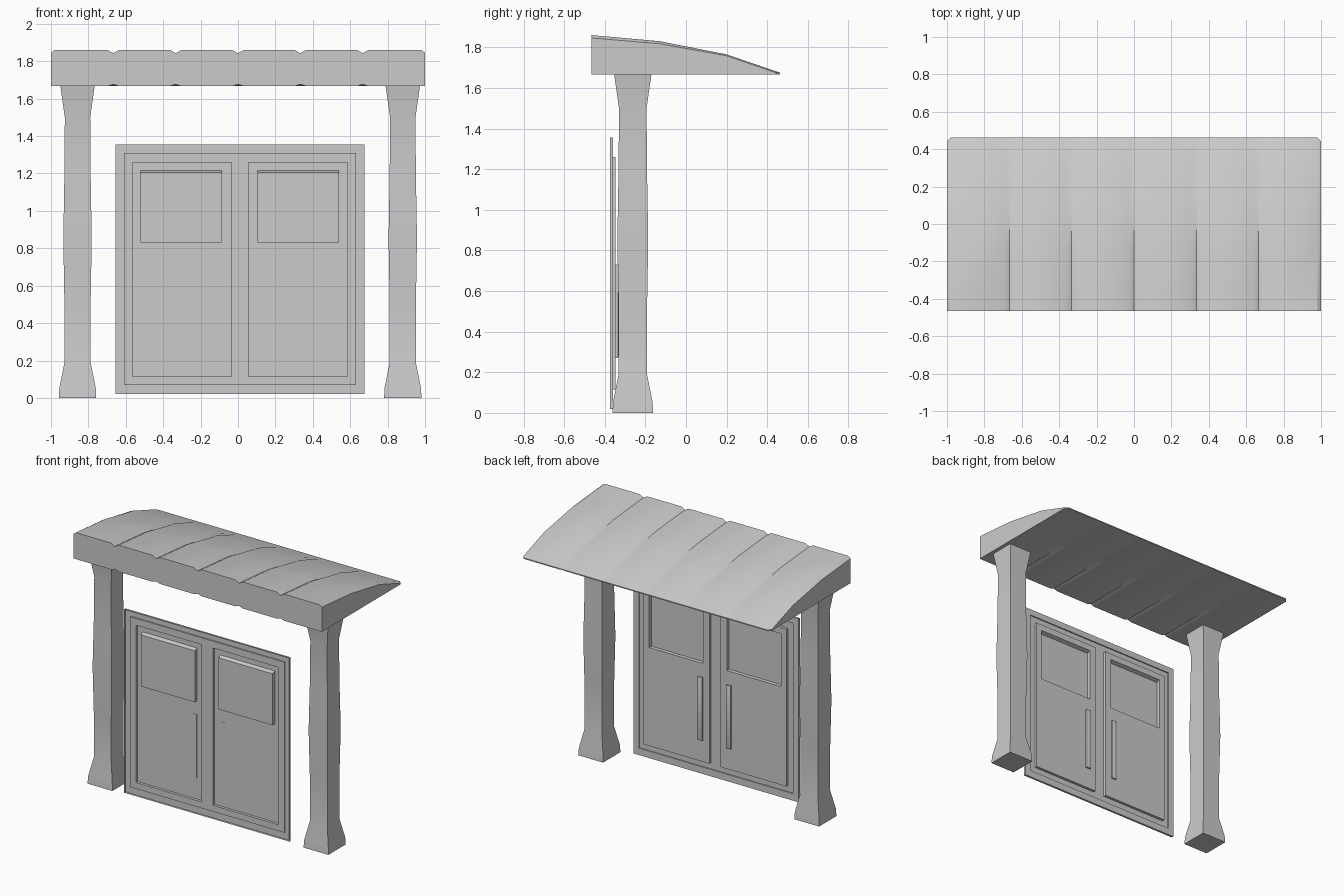
import bpy, bmesh, math

cube = bpy.data.objects.get("Cube")
if cube:
    bpy.data.objects.remove(cube, do_unlink=True)

mat = bpy.data.materials.new("plain grey")
mat.use_nodes = True
mat.diffuse_color = (0.6, 0.6, 0.6, 1)
mat.node_tree.nodes["Principled BSDF"].inputs["Base Color"].default_value = (0.6, 0.6, 0.6, 1)


def finish(name, bm, smooth=None):
    """Turn a bmesh into a linked, coloured object."""
    mesh = bpy.data.meshes.new(name)
    bm.to_mesh(mesh)
    bm.free()
    mesh.materials.append(mat)
    obj = bpy.data.objects.new(name, mesh)
    bpy.context.collection.objects.link(obj)
    if smooth:
        bpy.ops.object.select_all(action='DESELECT')
        obj.select_set(True)
        bpy.context.view_layer.objects.active = obj
        bpy.ops.object.shade_smooth_by_angle(angle=math.radians(smooth))
    return obj


def loft(name, sections, smooth):
    """Skin a list of equal-length closed sections and cap both ends."""
    bm = bmesh.new()
    rings = [[bm.verts.new(p) for p in s] for s in sections]
    n = len(rings[0])
    for a, b in zip(rings, rings[1:]):
        for i in range(n):
            j = (i + 1) % n
            bm.faces.new((a[i], a[j], b[j], b[i]))
    bm.faces.new(rings[0])
    bm.faces.new(rings[-1])
    bmesh.ops.recalc_face_normals(bm, faces=bm.faces)
    return finish(name, bm, smooth)


# Canopy roof: wedge section swept along x, with V grooves fading to the tail
PROFILE = [(-0.465, 1.86, 1.0), (-0.13, 1.83, 0.9), (0.2, 1.765, 0.5), (0.463, 1.675, 0.0)]
BOTTOM = 1.667


def roof_section(x, groove=0.0, end=0.0):
    top, under = [], []
    for k, (y, z, fade) in enumerate(PROFILE):
        if k == 3:
            y -= end * 1.5
        top.append((x, y, max(z - groove * fade - end * fade, BOTTOM + 0.004)))
        under.append((x, y, BOTTOM + groove * 0.6 * (1 if k < 3 else 0.2)))
    return top + under[::-1]


sections = [roof_section(-1, end=0.014), roof_section(-0.98)]
for i in range(-2, 3):
    seam = i / 3
    for dx, depth in ((-0.03, 0), (0, 0.017), (0.03, 0)):
        sections.append(roof_section(seam + dx, depth))
sections += [roof_section(0.98), roof_section(1, end=0.014)]
loft("canopy_roof", sections, 30)

# Posts: square columns with flared foot and head: (height, half width)
POST = [(0, 0.1), (0.055, 0.097), (0.19, 0.07), (0.5, 0.07),
        (0.85, 0.076), (1.2, 0.07), (1.5, 0.068), (1.67, 0.092)]
for name, cx in (("right_post", -0.858), ("left_post", 0.881)):
    loft(name, [[(cx + sx * w, -0.262 + sy * w, z)
                 for sx, sy in ((-1, -1), (1, -1), (1, 1), (-1, 1))] for z, w in POST], 25)

# Double door: an open stepped relief, each rectangle setting its own depth
CX = 0.01
BASE, FRAME, FIELD, PANEL, WINDOW = -0.375, -0.359, -0.368, -0.348, -0.375
rects = [(CX - 0.665, CX + 0.665, 0.02, 1.355, FRAME),
         (CX - 0.62, CX + 0.62, 0.07, 1.31, FIELD)]
for s in (-1, 1):
    for a, b, z0, z1, depth in ((0.045, 0.575, 0.115, 1.26, PANEL),
                                (0.095, 0.53, 0.83, 1.215, WINDOW)):
        x0, x1 = sorted((CX + s * a, CX + s * b))
        rects.append((x0, x1, z0, z1, depth))

xs = sorted({x for r in rects for x in r[:2]})
zs = sorted({z for r in rects for z in r[2:4]})


def depth_at(i, j):
    if not (0 <= i < len(xs) - 1 and 0 <= j < len(zs) - 1):
        return BASE
    x, z = (xs[i] + xs[i + 1]) / 2, (zs[j] + zs[j + 1]) / 2
    return [r[4] for r in rects if r[0] < x < r[1] and r[2] < z < r[3]][-1]


bm = bmesh.new()


def quad(*points):
    bm.faces.new([bm.verts.new(p) for p in points])


for i in range(len(xs)):
    for j in range(len(zs)):
        d = depth_at(i, j)
        inside_x, inside_z = i < len(xs) - 1, j < len(zs) - 1
        if inside_x and inside_z:
            quad((xs[i], d, zs[j]), (xs[i], d, zs[j + 1]),
                 (xs[i + 1], d, zs[j + 1]), (xs[i + 1], d, zs[j]))
        # step walls towards the neighbouring cells
        e = depth_at(i - 1, j)
        if inside_z and d != e:
            quad((xs[i], d, zs[j]), (xs[i], e, zs[j]),
                 (xs[i], e, zs[j + 1]), (xs[i], d, zs[j + 1]))
        e = depth_at(i, j - 1)
        if inside_x and d != e:
            quad((xs[i], d, zs[j]), (xs[i + 1], d, zs[j]),
                 (xs[i + 1], e, zs[j]), (xs[i], e, zs[j]))
bmesh.ops.remove_doubles(bm, verts=bm.verts, dist=0.0001)
# slope the head of each window recess
for v in bm.verts:
    if abs(v.co.y - WINDOW) < 0.001 and abs(v.co.z - 1.215) < 0.001:
        v.co.z -= 0.01
bmesh.ops.recalc_face_normals(bm, faces=bm.faces)
if sum(f.normal.y * f.calc_area() for f in bm.faces) < 0:
    bmesh.ops.reverse_faces(bm, faces=bm.faces)
bmesh.ops.dissolve_limit(bm, angle_limit=0.01, verts=bm.verts, edges=bm.edges)
finish("double_door", bm)

# Upright pull handles, one on each leaf
for name, s in (("right_handle", -1), ("left_handle", 1)):
    hx, w, back, face = CX + s * 0.115, 0.018, PANEL - 0.002, -0.331
    loft(name, [[(hx - w, back, z), (hx - w, face - 0.005, z), (hx - w + 0.006, face - drop, z),
                 (hx + w - 0.006, face - drop, z), (hx + w, face - 0.005, z), (hx + w, back, z)]
                for z, drop in ((0.27, 0.005), (0.28, 0), (0.72, 0), (0.73, 0.005))], 30)
